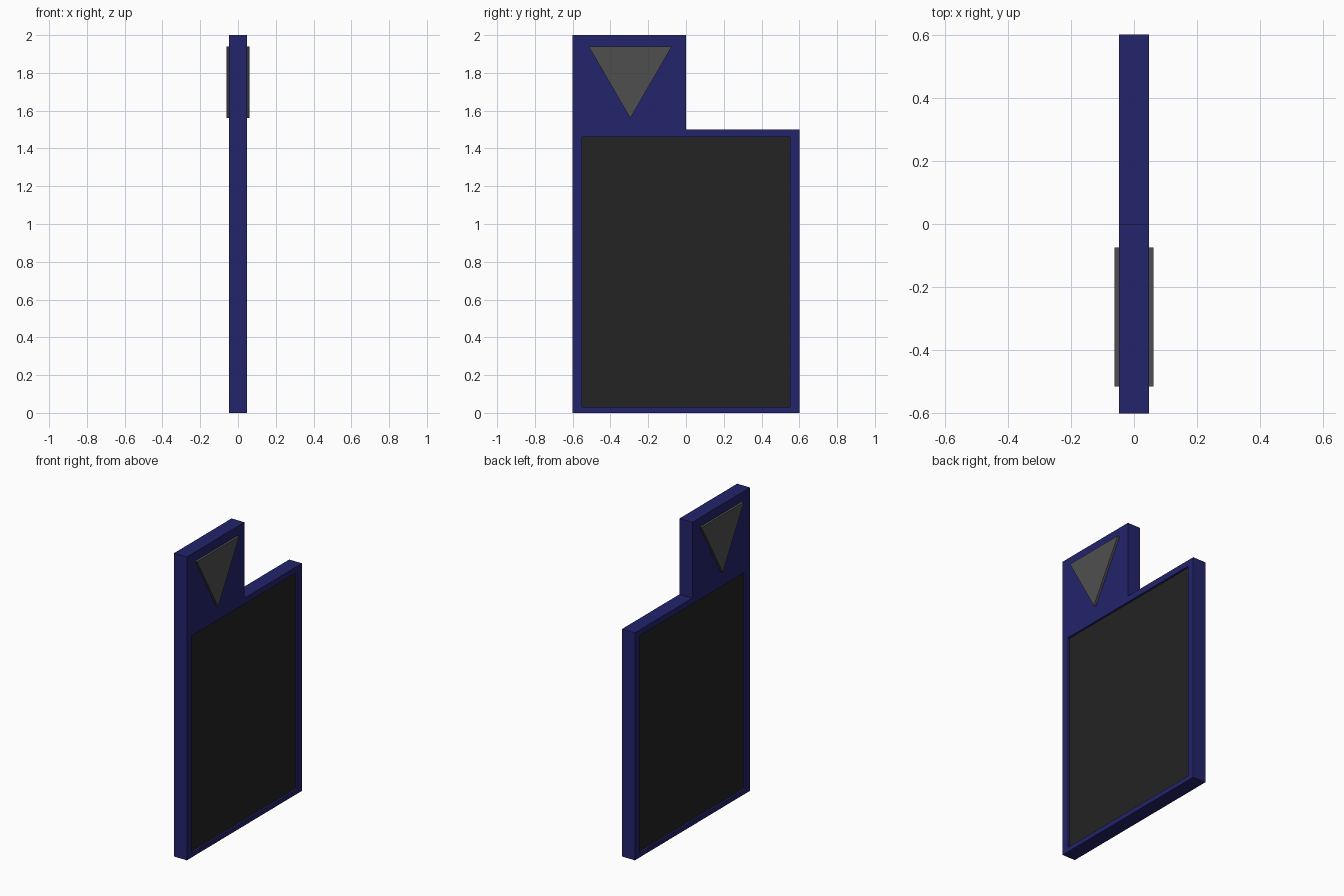
import bpy
import bmesh

default = bpy.data.objects.get("Cube")
if default:
    bpy.data.objects.remove(default, do_unlink=True)

HALF = 0.047      # half thickness of the slab
RECESS = 0.013    # depth of the sunken panels
RAISED = 0.062    # outer plane of the triangles


def material(name, rgb):
    mat = bpy.data.materials.new(name)
    mat.use_nodes = True
    mat.diffuse_color = (*rgb, 1)
    mat.node_tree.nodes["Principled BSDF"].inputs["Base Color"].default_value = (*rgb, 1)
    return mat


def prism(name, profile, x0, x1, *mats):
    """Extrude a (y, z) outline from x0 to x1."""
    bm = bmesh.new()
    face = bm.faces.new([bm.verts.new((x0, y, z)) for y, z in profile])
    result = bmesh.ops.extrude_face_region(bm, geom=[face])
    moved = [v for v in result["geom"] if isinstance(v, bmesh.types.BMVert)]
    bmesh.ops.translate(bm, verts=moved, vec=(x1 - x0, 0, 0))
    bmesh.ops.recalc_face_normals(bm, faces=bm.faces)
    mesh = bpy.data.meshes.new(name)
    bm.to_mesh(mesh)
    bm.free()
    obj = bpy.data.objects.new(name, mesh)
    bpy.context.collection.objects.link(obj)
    for mat in mats:
        mesh.materials.append(mat)
    return obj


blue = material("navy blue", (0.017, 0.017, 0.15))
black = material("panel black", (0.017, 0.017, 0.017))
grey = material("dark grey", (0.078, 0.078, 0.078))

# L-shaped slab
outline = [(-0.6, 0), (0.6, 0), (0.6, 1.5), (0, 1.5), (0, 2), (-0.6, 2)]
slab = prism("sign_slab", outline, -HALF, HALF, blue, black)

panel = [(-0.55, 0.03), (0.55, 0.03), (0.55, 1.46), (-0.55, 1.46)]
triangle = [(-0.515, 1.94), (-0.075, 1.94), (-0.295, 1.56)]

for side, label in ((1, "left"), (-1, "right")):
    # Sunken panel on each broad face
    cutter = prism("panel_cutter", panel, side * (HALF - RECESS), side * 0.2, blue)
    cutter.hide_render = True
    mod = slab.modifiers.new("panel_recess", "BOOLEAN")
    mod.operation = "DIFFERENCE"
    mod.solver = "EXACT"
    mod.object = cutter
    bpy.context.view_layer.objects.active = slab
    bpy.ops.object.modifier_apply(modifier=mod.name)
    bpy.data.objects.remove(cutter, do_unlink=True)

    # Raised triangle above the panel
    prism(label + "_triangle", triangle, side * (HALF - 0.01), side * RAISED, grey)

# Recess floors are black, everything else is blue
for face in slab.data.polygons:
    floor = abs(face.normal.x) > 0.9 and abs(face.center.x) < HALF - RECESS / 2
    face.material_index = 1 if floor else 0
